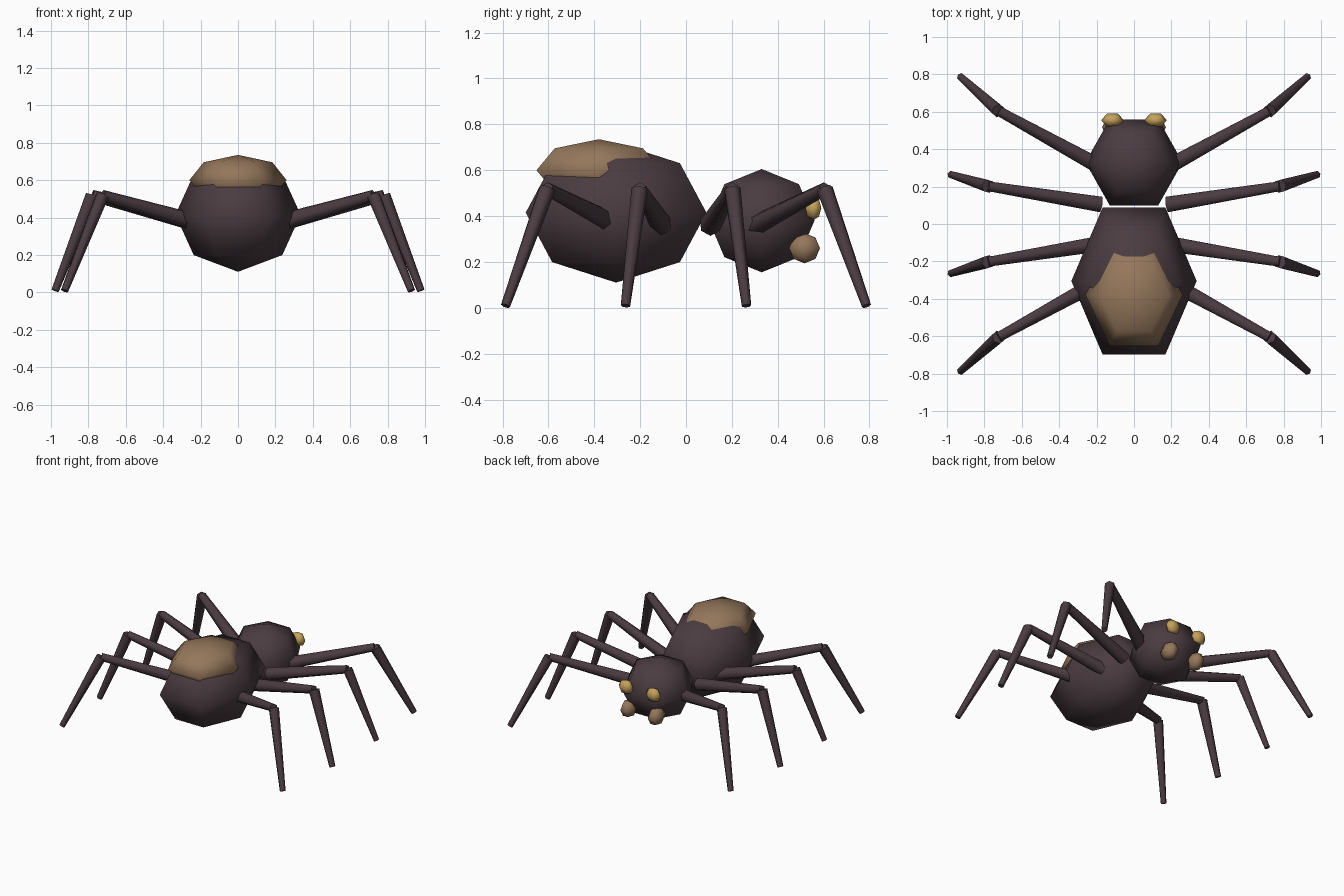
import bpy, bmesh, math
from mathutils import Matrix, Vector

if "Cube" in bpy.data.objects:
    bpy.data.objects.remove(bpy.data.objects["Cube"])


def material(name, rgb):
    m = bpy.data.materials.new(name)
    m.diffuse_color = (*rgb, 1)
    m.use_nodes = True
    m.node_tree.nodes["Principled BSDF"].inputs["Base Color"].default_value = m.diffuse_color
    return m


DARK = material("dark brown", (0.07, 0.045, 0.052))
TAN = material("tan", (0.30, 0.185, 0.105))
GOLD = material("gold", (0.56, 0.36, 0.10))


def finish(bm, name, mat, smooth_angle):
    bmesh.ops.recalc_face_normals(bm, faces=bm.faces)
    for f in bm.faces:
        f.smooth = True
    for e in bm.edges:
        e.smooth = e.calc_face_angle(0) < smooth_angle
    mesh = bpy.data.meshes.new(name)
    bm.to_mesh(mesh)
    bm.free()
    mesh.materials.append(mat)
    ob = bpy.data.objects.new(name, mesh)
    bpy.context.collection.objects.link(ob)
    return ob


def blob(name, centre, half, mat):
    """Six-sided, four-ring ball; half is its half size along x, y, z."""
    bm = bmesh.new()
    bmesh.ops.create_uvsphere(bm, u_segments=6, v_segments=4, radius=1)
    # turn a corner onto the x axis, so the flats face +y and -y
    turn = Matrix.Rotation(math.radians(30), 4, 'Z')
    size = Matrix.Diagonal((half[0], half[1] / math.cos(math.pi / 6), half[2], 1))
    bmesh.ops.transform(bm, matrix=Matrix.Translation(centre) @ size @ turn, verts=bm.verts)
    return finish(bm, name, mat, math.pi)


def limb(name, a, b, ra, rb, mat):
    """Tapered six-sided rod from a to b."""
    a, b = Vector(a), Vector(b)
    d = b - a
    bm = bmesh.new()
    bmesh.ops.create_cone(bm, cap_ends=True, segments=6, radius1=ra, radius2=rb, depth=d.length)
    rot = d.to_track_quat('Z', 'Y').to_matrix().to_4x4()
    bmesh.ops.transform(bm, matrix=Matrix.Translation((a + b) / 2) @ rot, verts=bm.verts)
    return finish(bm, name, mat, math.radians(70))


# body
blob("abdomen", (0, -0.305, 0.415), (0.335, 0.394, 0.305), DARK)
blob("back_patch", (0, -0.38, 0.60), (0.26, 0.272, 0.135), TAN)
blob("head", (0, 0.33, 0.38), (0.26, 0.23, 0.225), DARK)

# legs: root, knee and tip, mirrored in x and y
LEGS = {
    "outer": ((0.18, 0.305, 0.36), (0.725, 0.605, 0.518), (0.927, 0.787, 0.009)),
    "inner": ((0.18, 0.105, 0.36), (0.78, 0.202, 0.518), (0.978, 0.264, 0.009)),
}
for sx, side in ((-1, "left"), (1, "right")):
    # eyes and mouthparts
    blob(f"eye_{side}", (sx * 0.115, 0.555, 0.435), (0.06, 0.035, 0.053), GOLD)
    blob(f"mouthpart_{side}", (sx * 0.115, 0.517, 0.26), (0.055, 0.067, 0.066), TAN)
    for sy, end in ((-1, "abdomen"), (1, "head")):
        for kind, points in LEGS.items():
            root, knee, tip = [(x * sx, y * sy, z) for x, y, z in points]
            name = f"{end}_{kind}_leg_{side}"
            limb(name + "_upper", root, knee, 0.048, 0.03, DARK)
            limb(name + "_lower", knee, tip, 0.037, 0.021, DARK)
